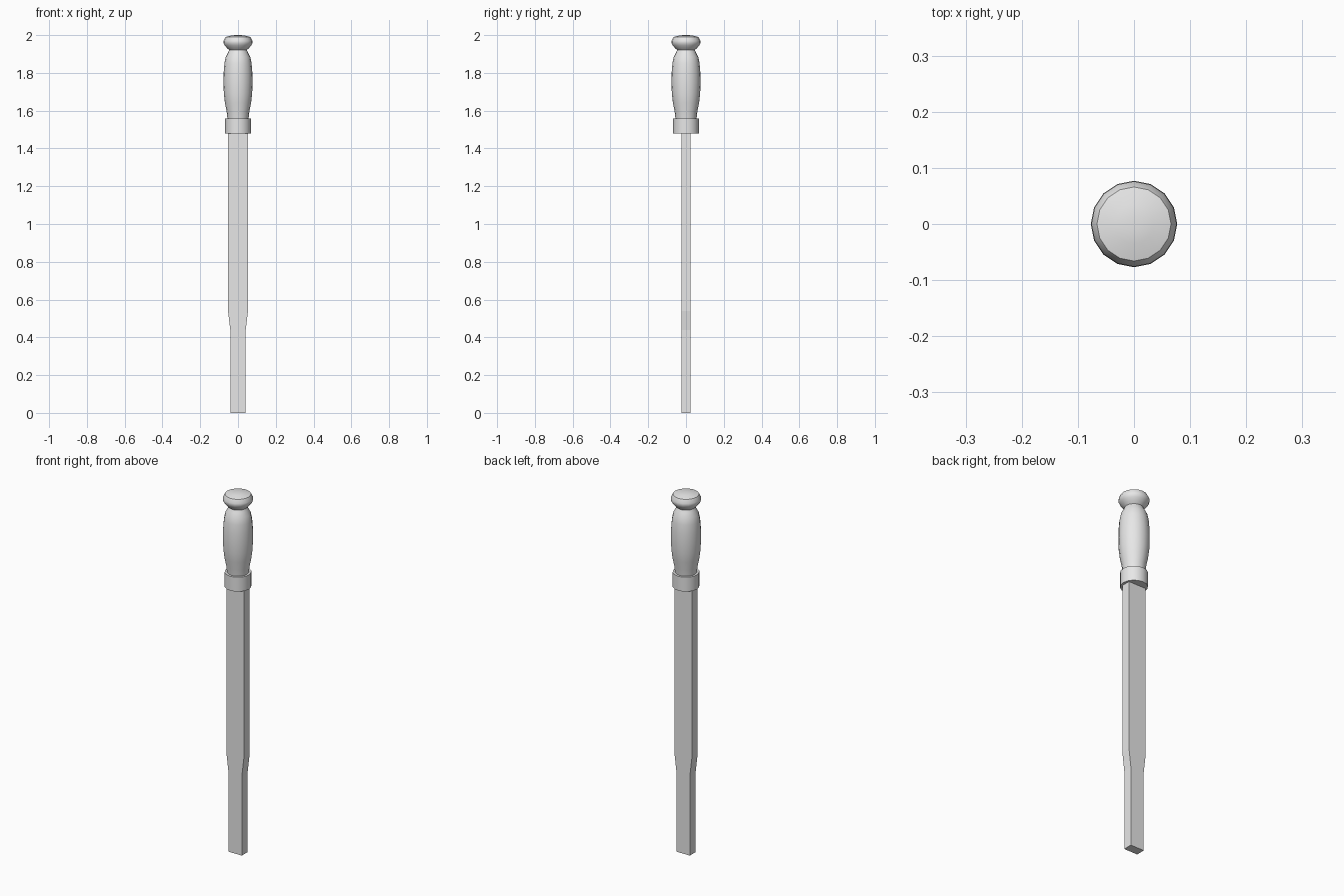
import bpy
import bmesh
import math

SIDES = 16

cube = bpy.data.objects.get("Cube")
if cube:
    bpy.data.objects.remove(cube, do_unlink=True)

grey = bpy.data.materials.new("light_grey")
grey.use_nodes = True
colour = (0.8, 0.8, 0.8, 1)
grey.diffuse_color = colour
grey.node_tree.nodes["Principled BSDF"].inputs["Base Color"].default_value = colour


def loft(name, rings, smooth_angle=None):
    """Skin a stack of equal rings and cap both ends."""
    bm = bmesh.new()
    loops = [[bm.verts.new(co) for co in ring] for ring in rings]
    for low, high in zip(loops, loops[1:]):
        n = len(low)
        for i in range(n):
            j = (i + 1) % n
            bm.faces.new((low[i], low[j], high[j], high[i]))
    bm.faces.new(loops[0][::-1])
    bm.faces.new(loops[-1])
    bmesh.ops.recalc_face_normals(bm, faces=bm.faces)
    mesh = bpy.data.meshes.new(name)
    bm.to_mesh(mesh)
    bm.free()
    mesh.materials.append(grey)
    obj = bpy.data.objects.new(name, mesh)
    bpy.context.collection.objects.link(obj)
    if smooth_angle:
        bpy.ops.object.select_all(action="DESELECT")
        obj.select_set(True)
        bpy.context.view_layer.objects.active = obj
        bpy.ops.object.shade_smooth_by_angle(angle=math.radians(smooth_angle))
    return obj


def circle(radius, z):
    angles = [math.tau * i / SIDES for i in range(SIDES)]
    return [(radius * math.cos(a), radius * math.sin(a), z) for a in angles]


def rectangle(half_x, half_y, z):
    return [(sx * half_x, sy * half_y, z)
            for sx, sy in ((-1, -1), (1, -1), (1, 1), (-1, 1))]


def turned(name, profile):
    return loft(name, [circle(r, z) for r, z in profile], 35)


# Flat bar with a stepped-in lower end
loft("blade", [rectangle(hx, 0.025, z) for hx, z in
               ((0.041, 0), (0.041, 0.44), (0.053, 0.54), (0.053, 1.49))])

# Plain ring where the bar meets the handle
turned("collar", [(0.068, 1.478), (0.068, 1.558)])

# Swelling grip that narrows to a neck
turned("grip", [(0.055, 1.55), (0.06, 1.595), (0.069, 1.64), (0.075, 1.69),
                (0.077, 1.75), (0.076, 1.80), (0.072, 1.85), (0.065, 1.885),
                (0.053, 1.907), (0.046, 1.922)])

# Flared end knob with a slightly domed cap
turned("pommel", [(0.046, 1.92), (0.059, 1.932), (0.07, 1.946),
                  (0.076, 1.958), (0.076, 1.97), (0.066, 1.99),
                  (0.035, 1.998), (0.012, 2.0)])
